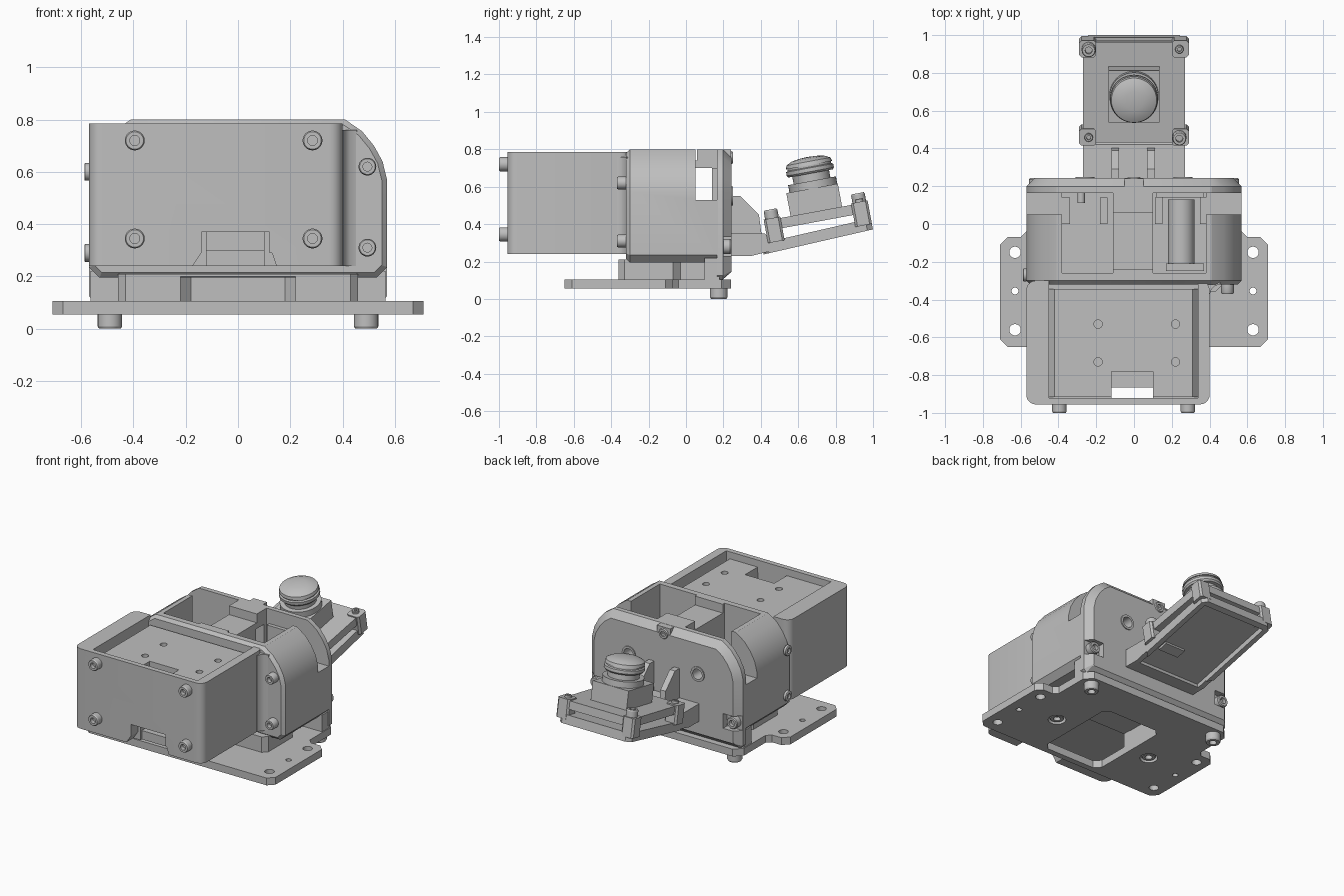
import bpy, bmesh, math
from mathutils import Vector, Matrix

old = bpy.data.objects.get("Cube")
if old:
    bpy.data.objects.remove(old, do_unlink=True)

grey = bpy.data.materials.new("plain_grey")
grey.use_nodes = True
grey.diffuse_color = (0.52, 0.52, 0.52, 1)
grey.node_tree.nodes["Principled BSDF"].inputs["Base Color"].default_value = (0.52, 0.52, 0.52, 1)
parts = []


def finish(name, bm, matrix=None):
    if matrix:
        bmesh.ops.transform(bm, matrix=matrix, verts=bm.verts)
    bmesh.ops.recalc_face_normals(bm, faces=bm.faces)
    mesh = bpy.data.meshes.new(name)
    bm.to_mesh(mesh)
    bm.free()
    mesh.materials.append(grey)
    ob = bpy.data.objects.new(name, mesh)
    bpy.context.collection.objects.link(ob)
    parts.append(ob)
    return ob


def prism(name, pts, axis, a, b, matrix=None, bevel=None):
    """Extrude a 2D outline along an axis; bevel = (end position, width)."""
    place = {'X': lambda p, t: (t, p[0], p[1]), 'Y': lambda p, t: (p[0], t, p[1]),
             'Z': lambda p, t: (p[0], p[1], t)}[axis]
    bm = bmesh.new()
    lo = [bm.verts.new(place(p, a)) for p in pts]
    hi = [bm.verts.new(place(p, b)) for p in pts]
    bm.faces.new(lo)
    bm.faces.new(hi)
    for i in range(len(pts)):
        j = (i + 1) % len(pts)
        bm.faces.new((lo[i], lo[j], hi[j], hi[i]))
    if bevel:
        k = 'XYZ'.index(axis)
        edges = [e for e in bm.edges if all(abs(v.co[k] - bevel[0]) < 1e-4 for v in e.verts)]
        bmesh.ops.bevel(bm, geom=edges, offset=bevel[1], segments=1, affect='EDGES', profile=0.5)
    return finish(name, bm, matrix)


def chamfered(x0, x1, y0, y1, c):
    return [(x0 + c, y0), (x1 - c, y0), (x1, y0 + c), (x1, y1 - c),
            (x1 - c, y1), (x0 + c, y1), (x0, y1 - c), (x0, y0 + c)]


def rounded(x0, x1, y0, y1, r, n=6):
    pts = []
    for k, (cx, cy) in enumerate([(x1 - r, y1 - r), (x0 + r, y1 - r), (x0 + r, y0 + r), (x1 - r, y0 + r)]):
        for i in range(n + 1):
            t = math.pi / 2 * (k + i / n)
            pts.append((cx + r * math.cos(t), cy + r * math.sin(t)))
    return pts


def box(name, x0, x1, y0, y1, z0, z1, matrix=None):
    return prism(name, [(x0, y0), (x1, y0), (x1, y1), (x0, y1)], 'Z', z0, z1, matrix)


def lathe(name, profile, pos, direction=(0, 0, 1), matrix=None, n=32):
    bm = bmesh.new()
    vs = [bm.verts.new((r, 0, z)) for r, z in profile]
    edges = [bm.edges.new(p) for p in zip(vs, vs[1:])]
    bmesh.ops.spin(bm, geom=vs + edges, cent=(0, 0, 0), axis=(0, 0, 1),
                   angle=math.tau, steps=n, use_duplicate=False)
    bmesh.ops.remove_doubles(bm, verts=bm.verts, dist=1e-5)
    m = Matrix.Translation(pos) @ Vector(direction).to_track_quat('Z', 'Y').to_matrix().to_4x4()
    return finish(name, bm, matrix @ m if matrix else m)


def rod(name, r, h, pos, direction=(0, 0, 1), matrix=None):
    return lathe(name, [(0, 0), (r, 0), (r, h), (0, h)], pos, direction, matrix)


def screw(name, r, h, pos, direction=(0, 0, 1), matrix=None):
    return lathe(name, [(0, 0), (r, 0), (r, h * .85), (r * .88, h), (r * .5, h), (r * .5, h * .45), (0, h * .45)],
                 pos, direction, matrix, 24)


def cut(ob, *cutters):
    for c in cutters:
        mod = ob.modifiers.new("cut", 'BOOLEAN')
        mod.operation, mod.solver, mod.object = 'DIFFERENCE', 'EXACT', c
    bpy.context.view_layer.update()
    mesh = bpy.data.meshes.new_from_object(ob.evaluated_get(bpy.context.evaluated_depsgraph_get()))
    ob.modifiers.clear()
    ob.data = mesh
    for c in cutters:
        parts.remove(c)
        bpy.data.objects.remove(c, do_unlink=True)


# Base plate with side tabs, mounting holes and central opening
half = [(.67, -.65), (.71, -.61), (.71, -.11), (.67, -.07), (.60, -.07), (.57, -.04), (.57, .19), (.52, .24)]
plate = prism("base_plate", half + [(-x, y) for x, y in reversed(half)], 'Z', .055, .105)
holes = [rod("hole", r, .2, (s * .63, y, 0)) for s in (-1, 1)
         for y, r in ((-.15, .03), (-.56, .03), (-.355, .018))]
holes += [rod("hole", .055, .2, (s * .37, -.3, 0)) for s in (-1, 1)]
cut(plate, prism("opening", chamfered(-.22, .22, -.61, -.01, .04), 'Z', 0, .2), *holes)

# Riser between plate and housing, stepped in towards the back
step = [(.43, -.36), (.46, -.33), (.46, -.07), (.42, -.03), (.42, .12)]
riser = prism("riser", step + [(-x, y) for x, y in reversed(step)], 'Z', .105, .21)
cut(riser, prism("opening", chamfered(-.22, .22, -.61, -.01, .04), 'Z', 0, .199))
for s in (-1, 1):
    screw("plate_screw", .045, .045, (s * .37, -.3, .106), (0, 0, -1))
    screw("foot", .047, .06, (s * .49, .175, .06), (0, 0, -1))

# Housing with rounded shoulders, open top, side windows and a bar across the middle
shoulder = [(.57, .57), (.553, .64), (.52, .70), (.475, .755), (.41, .80)]
side = [(.53, .195), (.57, .235)] + shoulder
housing = prism("housing", side + [(-x, z) for x, z in reversed(side)], 'Y', -.32, .17, bevel=(-.32, .02))
cut(housing,
    box("c", .10, .38, -.26, .2, .30, 1), box("c", -.38, -.11, -.26, .2, .30, 1),
    box("c", -.14, .14, -.24, .06, .74, 1), box("c", -.14, .14, .05, .14, .53, .70),
    box("c", .37, .7, .05, .2, .53, 1), box("c", -.7, -.37, .05, .2, .53, 1))

# Motor and brackets inside the two bays
rod("motor", .07, .34, (.25, -.21, .46), (0, 1, 0))
box("motor_front_mount", .17, .37, -.25, -.21, .3, .50)
box("motor_back_mount", .12, .37, .14, .17, .3, .70)
for x in (-.36, -.16, .13, .37):
    box("bay_post", x - .02, x + .02, .0, .14, .3, .53)
rod("bracket_pin", .02, .06, (-.28, .11, .5), (0, 1, 0))

# Rear cover reaching down to the base plate, notched for its corner screws
low = [(.55, .105), (.57, .125)] + shoulder
cover = prism("rear_cover", low + [(-x, z) for x, z in reversed(low)], 'Y', .165, .243, bevel=(.243, .045))
cut(cover, *[rod("hole", .035, .1, (s * .26, .15, .55), (0, 1, 0)) for s in (-1, 1)],
    *[box("notch", s * .53 - .08, s * .53 + .08, .20, .3, .23, .33) for s in (-1, 1)])
box("rear_foot_step", -.565, .565, .10, .18, .105, .22)
for s in (-1, 1):
    lathe("rear_bushing", [(.035, 0), (.05, 0), (.05, .015), (.035, .015), (.035, 0)],
          (s * .26, .235, .55), (0, 1, 0))
    screw("rear_screw", .04, .043, (s * .515, .20, .28), (0, 1, 0))
screw("rear_top_screw", .035, .05, (0, .20, .755), (0, 1, 0))
box("rear_top_boss", -.05, .05, .19, .24, .72, .799)

# Front box with a rim on three sides and a cable slot
case = prism("front_box", rounded(-.57, .40, -.955, -.30, .05), 'Z', .24, .785)
cut(case, box("c", -.45, .34, -.92, -.2, .70, 1),
    box("c", -.12, .10, -.92, -.78, 0, 1),
    prism("c", [(-.18, .23), (.15, .23), (.13, .29), (.12, .29), (.12, .37), (-.14, .37), (-.14, .29)],
          'Y', -1, -.88))
tray = prism("front_box_tray", [(-.45, .68), (.34, .68), (.34, .705), (.31, .74), (-.42, .74), (-.45, .705)],
             'Y', -.915, -.345)
cut(tray, box("c", -.12, .10, -1, -.78, .6, 1),
    *[rod("c", .022, .2, (x, y, .71)) for x in (-.19, .22) for y in (-.53, -.73)])
box("slot_floor", -.13, .11, -.865, -.77, .24, .30)
for x in (-.395, .285):
    for z in (.345, .72):
        screw("front_screw", .038, .05, (x, -.95, z), (0, -1, 0))

# Fillet between box and housing, and the flange screws
prism("side_fillet", [(.39, -.37), (.402, -.37), (.41, -.345), (.428, -.328), (.455, -.319), (.455, -.30), (.39, -.30)],
      'Z', .24, .76)
for z in (.31, .62):
    screw("flange_screw", .034, .05, (.495, -.32, z), (0, -1, 0))
    screw("side_screw", .034, .018, (-.57, -.27, z - .02), (-1, 0, 0))

# Tilted carrier with an arm and ribs, hollow underneath
tilt = Matrix.Translation((0, .69, .47)) @ Matrix.Rotation(math.radians(12.9), 4, 'X')
arm = prism("camera_arm", [(.22, .23), (.35, .23), (.45, .255), (.45, .32), (.42, .35), (.22, .35)], 'X', -.27, .27)
cut(arm, box("c", -.235, .235, -.40, -.15, -.3, -.13, tilt))
for x in (-.10, .09):
    prism("arm_rib", [(.22, .30), (.41, .30), (.39, .45), (.29, .55), (.22, .55)], 'X', x - .02, x + .02)
carrier = prism("camera_tray", chamfered(-.27, .27, -.32, .28, .03), 'Z', -.165, -.105, tilt)
cut(carrier, box("c", -.235, .235, -.4, .24, -.2, -.13, tilt))
box("tray_pad", .05, .20, -.25, -.18, -.145, -.12, tilt)

# Camera board with corner posts and lens
lean = Matrix.Translation((0, .692, .467)) @ Matrix.Rotation(math.radians(10.5), 4, 'X')
prism("camera_board", chamfered(-.27, .27, -.265, .275, .02), 'Z', -.055, 0, lean)
for sx in (-1, 1):
    for y in (-.235, .24):
        prism("corner_post", chamfered(sx * .245 - .045, sx * .245 + .045, y - .045, y + .045, .012),
              'Z', -.12, .008, lean)
        big = (sx > 0) == (y < 0)
        screw("post_screw", .037 if big else .022, .05 if big else .02, (sx * .24, y, .005), matrix=lean)
box("lens_base", -.135, .135, -.135, .145, -.01, .125, lean)
lathe("lens", [(0, .10), (.13, .10), (.13, .165), (.10, .165), (.10, .205), (.12, .205), (.128, .215),
               (.128, .235), (.118, .24), (.118, .25), (.125, .25), (.12, .27), (.09, .285), (.05, .292), (0, .295)],
      (0, .012, 0), matrix=lean, n=40)

# Smooth round surfaces while keeping edges sharp
for ob in parts:
    ob.select_set(True)
bpy.context.view_layer.objects.active = parts[0]
bpy.ops.object.shade_smooth_by_angle(angle=math.radians(30))
